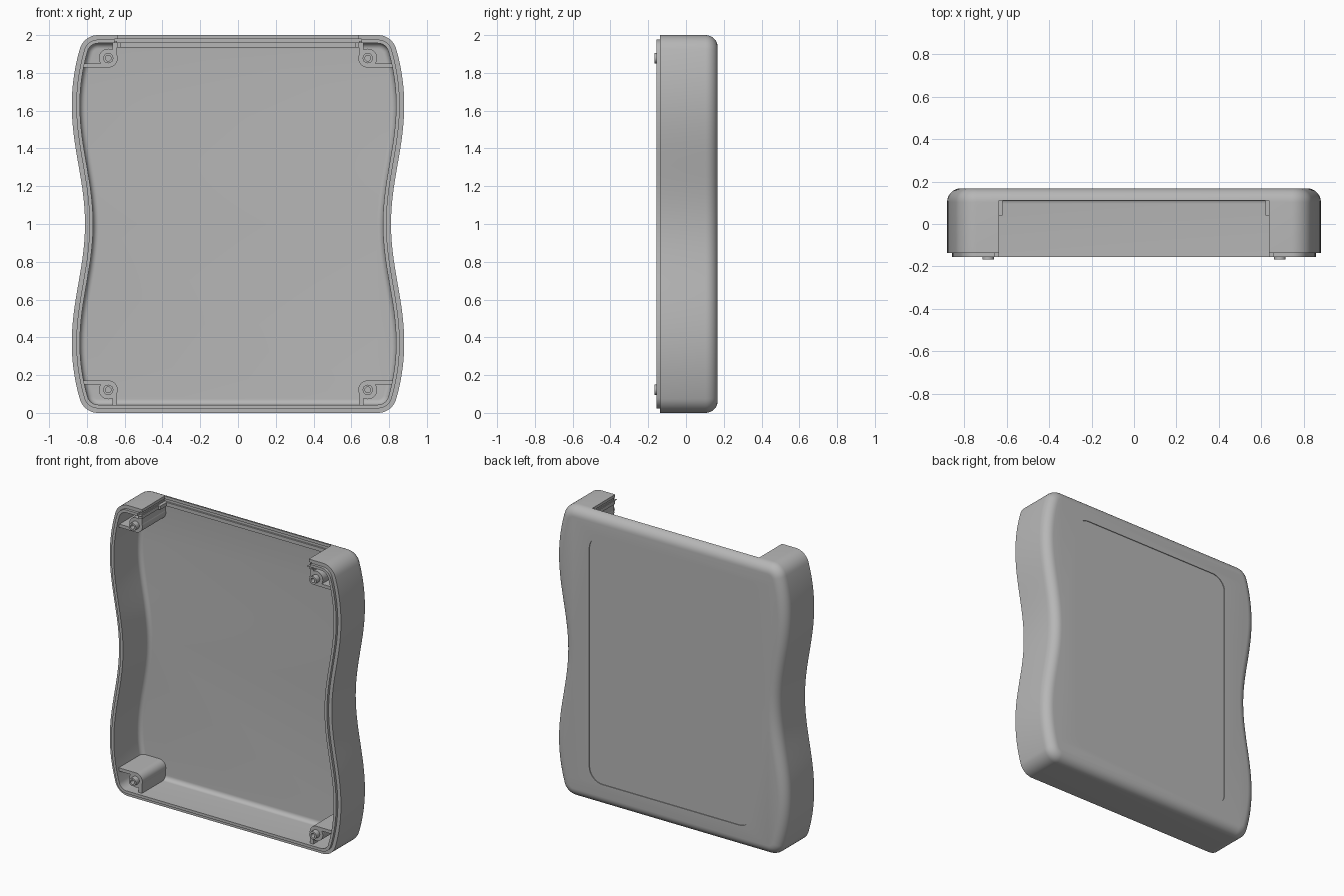
import bpy, bmesh
from math import sin, cos, pi, radians, hypot

cube = bpy.data.objects.get("Cube")
if cube:
    bpy.data.objects.remove(cube, do_unlink=True)

grey = bpy.data.materials.new("grey plastic")
grey.use_nodes = True
grey.diffuse_color = (0.47, 0.47, 0.47, 1)
grey.node_tree.nodes["Principled BSDF"].inputs["Base Color"].default_value = (0.47, 0.47, 0.47, 1)


def finish(name, bm):
    bmesh.ops.recalc_face_normals(bm, faces=bm.faces)
    mesh = bpy.data.meshes.new(name)
    bm.to_mesh(mesh)
    bm.free()
    mesh.materials.append(grey)
    ob = bpy.data.objects.new(name, mesh)
    bpy.context.collection.objects.link(ob)
    return ob


def select(ob):
    bpy.ops.object.select_all(action='DESELECT')
    ob.select_set(True)
    bpy.context.view_layer.objects.active = ob


def smooth(ob):
    select(ob)
    bpy.ops.object.shade_smooth_by_angle(angle=radians(32))


def loft(name, rings, closed=False):
    """Skin a list of equal-length point rings; cap the ends or join them."""
    bm = bmesh.new()
    rows = [[bm.verts.new(p) for p in ring] for ring in rings]
    pairs = list(zip(rows, rows[1:]))
    if closed:
        pairs.append((rows[-1], rows[0]))
    else:
        bm.faces.new(rows[0])
        bm.faces.new(rows[-1])
    n = len(rows[0])
    for a, b in pairs:
        for i in range(n):
            j = (i + 1) % n
            bm.faces.new((a[i], a[j], b[j], b[i]))
    return finish(name, bm)


def box(name, x, y, z):
    ring = [(x[0], z[0]), (x[1], z[0]), (x[1], z[1]), (x[0], z[1])]
    return loft(name, [[(px, py, pz) for px, pz in ring] for py in y])


def circle(cx, cz, r, y, n=32):
    return [(cx + r * cos(2 * pi * i / n), y, cz + r * sin(2 * pi * i / n)) for i in range(n)]


def cut(ob, cutter):
    mod = ob.modifiers.new("cut", 'BOOLEAN')
    mod.operation, mod.solver, mod.object = 'DIFFERENCE', 'EXACT', cutter
    cutter.hide_render = True
    select(ob)
    bpy.ops.object.modifier_apply(modifier=mod.name)
    bpy.data.objects.remove(cutter, do_unlink=True)


# Waisted outline: one quarter with normals, mirrored to all four
def side_x(z):
    if z < 0.37:
        return 0.88 - 0.48 * (0.37 - z) ** 2
    return 0.845 + 0.035 * cos(pi * (z - 0.37) / 0.63)


CORNER = 0.1
quarter = []
for i in range(11):
    a = radians(-90 + 75.5 * i / 10)
    quarter.append((0.741 + CORNER * cos(a), CORNER + CORNER * sin(a), cos(a), sin(a)))
for i in range(1, 25):
    z = 0.075 + 0.925 * i / 24
    slope = (side_x(z + 0.001) - side_x(z - 0.001)) / 0.002
    length = hypot(1, slope)
    quarter.append((side_x(z), z, 1 / length, -slope / length))
half = quarter + [(x, 2 - z, nx, -nz) for x, z, nx, nz in reversed(quarter[:-1])]
outline = half + [(-x, z, -nx, nz) for x, z, nx, nz in reversed(half)]


def ring(inset, y):
    return [(x - nx * inset, y, z - nz * inset) for x, z, nx, nz in outline]


# Shell: rounded back edge, stepped rim with lip, inner wall and floor
BACK, FLOOR, R_OUT, R_IN, WALL = 0.168, 0.125, 0.065, 0.03, 0.043
steps = [i / 8 * pi / 2 for i in range(9)]
profile = [(R_OUT * (1 - sin(a)), BACK - R_OUT * (1 - cos(a))) for a in steps]
profile += [(0, -0.137), (0.024, -0.137), (0.024, -0.155), (WALL, -0.155)]
profile += [(WALL + R_IN * (1 - cos(a)), FLOOR - R_IN * (1 - sin(a))) for a in steps]
shell = loft("shell", [ring(d, y) for d, y in profile])

# Opening in the top wall and the panel groove around it
cut(shell, box("opening_cutter", (-0.635, 0.635), (-0.3, 0.11), (1.9, 2.1)))
cut(shell, box("groove_cutter", (-0.655, 0.655), (-0.3, 0.12), (1.96, 1.98)))

# Shallow rounded recess on the back
corners = []
for q, (sx, sz) in enumerate([(1, 1), (-1, 1), (-1, -1), (1, -1)]):
    for i in range(9):
        a = (q + i / 8) * pi / 2
        corners.append((sx * 0.52 + 0.1 * cos(a), 1 + sz * 0.75 + 0.1 * sin(a)))
cut(shell, loft("recess_cutter", [[(x, y, z) for x, z in corners] for y in (BACK - 0.005, 0.3)]))
smooth(shell)

# Ridge that holds the panel at the top
box("panel_ridge", (-0.655, 0.655), (0.108, 0.135), (1.935, 1.96))

for sx, side in ((1, "left"), (-1, "right")):
    def span(a, b):
        return tuple(sorted((sx * a, sx * b)))

    # Rails beside the opening
    box(f"{side}_panel_rail", span(0.635, 0.66), (-0.137, 0.13), (1.935, 1.96))
    box(f"{side}_rail_foot", span(0.62, 0.64), (0.04, 0.13), (1.935, 1.96))

    for top, level in ((False, "lower"), (True, "upper")):
        def up(a, b):
            return (2 - b, 2 - a) if top else (a, b)

        name = f"{level}_{side}"
        cx, cz = sx * 0.687, 1.878 if top else 0.122
        # Screw boss with a hollow pin
        smooth(loft(f"{name}_boss", [circle(cx, cz, 0.05, y) for y in (0.13, -0.13)]))
        tube = [(0.027, -0.12), (0.027, -0.168), (0.015, -0.168), (0.015, -0.12)]
        smooth(loft(f"{name}_pin", [circle(cx, cz, r, y) for r, y in tube], closed=True))
        # Webs tying the boss to the walls
        box(f"{name}_side_web", span(0.687, 0.83), (-0.13, 0.13), up(0.15, 0.172))
        box(f"{name}_end_web", span(0.64, 0.665), (-0.13, 0.13), up(0.03, 0.122))
